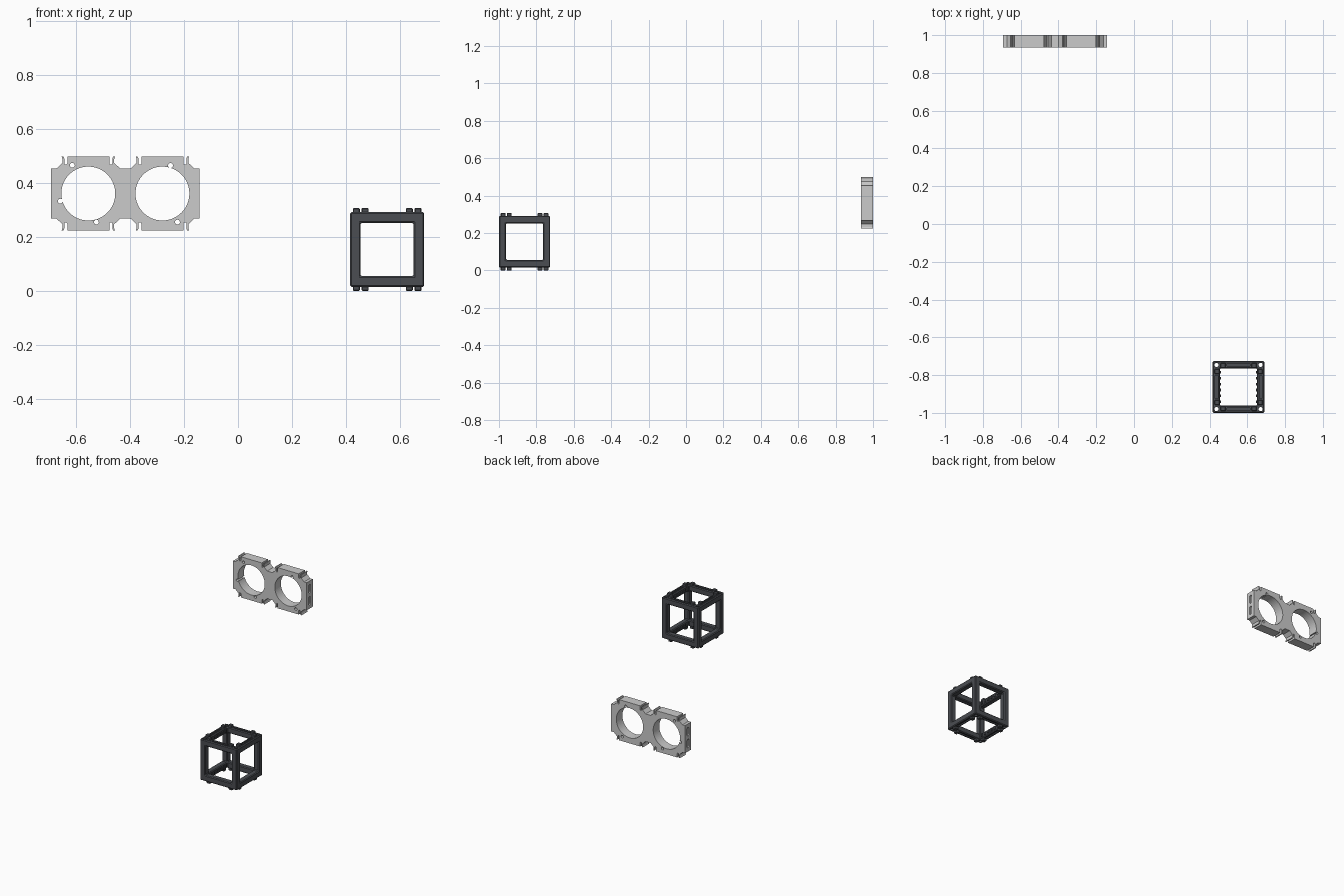
import bpy, math
from math import sin, cos, pi

if "Cube" in bpy.data.objects:
    bpy.data.objects.remove(bpy.data.objects["Cube"])


def mesh_object(name, verts, faces):
    me = bpy.data.meshes.new(name)
    me.from_pydata(verts, [], faces)
    ob = bpy.data.objects.new(name, me)
    bpy.context.collection.objects.link(ob)
    return ob


def boxes(name, items):
    """items: (centre, size) pairs, all in one mesh"""
    verts, faces = [], []
    for c, s in items:
        b = len(verts)
        verts += [tuple(c[k] + s[k] / 2 * d[k] for k in range(3)) for d in
                  [(x, y, z) for z in (-1, 1) for x, y in ((-1, -1), (1, -1), (1, 1), (-1, 1))]]
        faces += [[b + i for i in f] for f in
                  ((3, 2, 1, 0), (4, 5, 6, 7), (0, 1, 5, 4), (1, 2, 6, 5), (2, 3, 7, 6), (3, 0, 4, 7))]
    return mesh_object(name, verts, faces)


def prism(name, loops, place, lo, hi):
    """extrude counter-clockwise 2D loops from lo to hi; place maps (u, v, depth) to xyz"""
    verts, faces = [], []
    for pts in loops:
        b, n = len(verts), len(pts)
        verts += [place(u, v, lo) for u, v in pts] + [place(u, v, hi) for u, v in pts]
        faces += [[b + i for i in range(n)][::-1], [b + n + i for i in range(n)]]
        faces += [[b + i, b + (i + 1) % n, b + n + (i + 1) % n, b + n + i] for i in range(n)]
    return mesh_object(name, verts, faces)


def circle(u, v, r, n):
    return [(u + r * cos(2 * pi * i / n), v + r * sin(2 * pi * i / n)) for i in range(n)]


def stadium(v, half, r, n=8):
    top = [(r * cos(pi * i / n), v + half + r * sin(pi * i / n)) for i in range(n + 1)]
    return top + [(-u, 2 * v - w) for u, w in top]


def cut(ob, cutter):
    cutter.hide_render = True
    cutter.hide_viewport = True
    m = ob.modifiers.new("cut", 'BOOLEAN')
    m.operation, m.solver, m.object = 'DIFFERENCE', 'EXACT', cutter


def bevel(ob, width):
    m = ob.modifiers.new("bevel", 'BEVEL')
    m.width, m.segments, m.limit_method = width, 1, 'ANGLE'


# ---- pair of ring plates at the back ----
Y0, Y1, PZ = 0.935, 1.0, 0.361
R = [(0.1375, 0.093), (0.118, 0.093), (0.096, 0.114), (0.096, 0.128), (0.099, 0.137), (0.092, 0.137),
     (0.089, 0.130), (0.089, 0.111), (0.0865, 0.107), (0.0815, 0.107), (0.078, 0.111), (0.078, 0.137)]
top = R + [(-x, z) for x, z in reversed(R)]
outline = top + [(-x, -z) for x, z in top]
plates = (("left_plate", -0.5555, ((-.059, .105), (-.104, -.028), (.03, -.106)), -1),
          ("right_plate", -0.2805, ((.03, .104), (.056, -.106)), 1))
for name, cx, holes, side in plates:
    # y runs backwards for this winding, so extrude from the back face to the front
    place = lambda u, v, d, cx=cx: (cx + u, d, PZ + v)
    plate = prism(name, [outline], place, Y1, Y0)
    cut(plate, prism(name + "_bore_cutter", [circle(0, 0, 0.1, 64)], place, 1.1, 0.8))
    cut(plate, prism(name + "_hole_cutter", [circle(u, v, 0.009, 16) for u, v in holes], place, 1.1, 0.8))
    # shallow slots in the outer end face
    ym = (Y0 + Y1) / 2
    slot = lambda u, v, d: (d, ym + u, PZ + v)
    x = cx + side * 0.1375
    cut(plate, prism(name + "_slot_cutter", [stadium(v, 0.018, 0.011) for v in (-0.04, 0.04)],
                     slot, x - 0.008, x + 0.008))

# ---- open cube frame ----
CX, CY, CZ = 0.5535, -0.863, 0.1535
W, H, O = 0.274, 0.277, 0.197
dark = bpy.data.materials.new("dark_plastic")
dark.diffuse_color = (0.07, 0.075, 0.085, 1)
dark.use_nodes = True
dark.node_tree.nodes["Principled BSDF"].inputs["Base Color"].default_value = dark.diffuse_color

frame = boxes("cube_frame", [((CX, CY, CZ), (W, W, H))])
for k in range(3):
    size = [O, O, O]
    size[k] = 0.5
    cut(frame, boxes("window_cutter", [((CX, CY, CZ), size)]))
bevel(frame, 0.005)
# through holes down the four corner posts
B = 0.117
cut(frame, prism("post_hole_cutter", [circle(sx * B, sy * B, 0.011, 16) for sx in (-1, 1) for sy in (-1, 1)],
                 lambda u, v, d: (CX + u, CY + v, d), -0.1, 0.5))
# shallow grooves along the upper and lower bars
grooves = []
for sz in (-1, 1):
    for s in (-1, 1):
        grooves.append(((CX + s * B, CY, CZ + sz * H / 2), (0.014, 0.12, 0.016)))
        grooves.append(((CX, CY + s * B, CZ + sz * H / 2), (0.12, 0.014, 0.016)))
cut(frame, boxes("groove_cutter", grooves))

# clip lugs on top and bottom, two per bar
lugs, teeth = [], []
for sz in (-1, 1):
    for s in (-1, 1):
        for t in (-1, 1):
            z = CZ + sz * (H / 2 + 0.0025)
            lugs.append(((CX + s * 0.1145, CY + t * 0.082, z), (0.026, 0.026, 0.025)))
            lugs.append(((CX + s * 0.082, CY + t * 0.1145, z), (0.026, 0.026, 0.025)))
        # row of small teeth inside the side bars
        for i in range(6):
            teeth.append(((CX + s * O / 2, CY + (i - 2.5) * 0.031, CZ + sz * 0.118), (0.012, 0.014, 0.02)))
lug_ob = boxes("clip_lugs", lugs)
bevel(lug_ob, 0.003)
tooth_ob = boxes("inner_teeth", teeth)
for ob in (frame, lug_ob, tooth_ob):
    ob.data.materials.append(dark)
